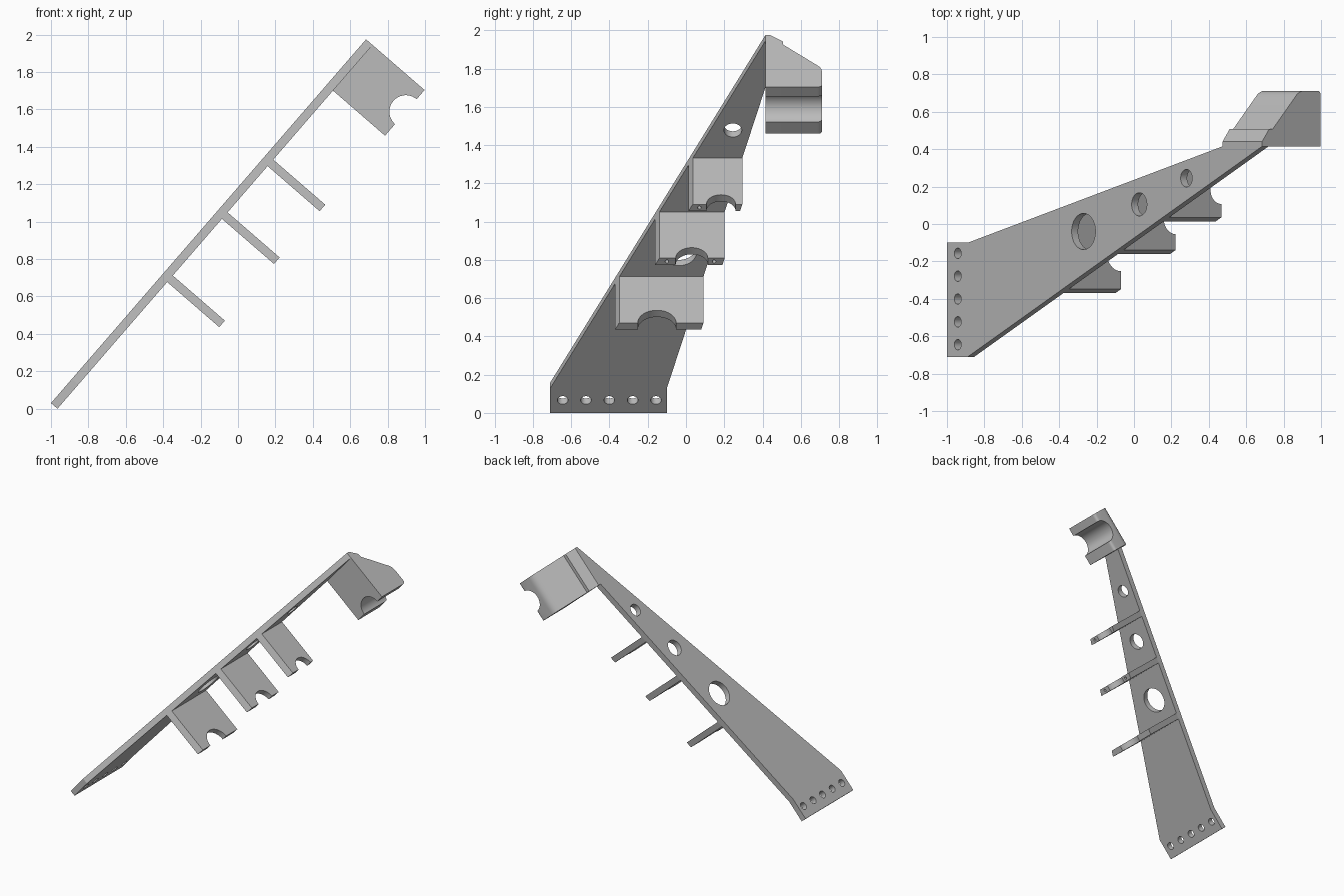
import bpy, bmesh
from math import sin, cos, pi, radians
from mathutils import Vector

cube = bpy.data.objects.get("Cube")
if cube:
    bpy.data.objects.remove(cube, do_unlink=True)

grey = bpy.data.materials.new("plain grey")
grey.use_nodes = True
colour = (0.5, 0.5, 0.5, 1)
grey.diffuse_color = colour
grey.node_tree.nodes["Principled BSDF"].inputs["Base Color"].default_value = colour

# Leaning frame: u runs up the plate, y across it, w out of its underside
TILT = radians(49.1)
U = Vector((cos(TILT), 0, sin(TILT)))
Y = Vector((0, 1, 0))
W = Vector((sin(TILT), 0, -cos(TILT)))
ORIGIN = Vector((-1, 0, 0.03))
THICK, DEPTH, TOP = 0.046, 0.414, 2.573


def prism(name, outline, sweep):
    """Solid swept from an outline of (u, y, w) points."""
    bm = bmesh.new()
    verts = [bm.verts.new(ORIGIN + U * u + Y * y + W * w) for u, y, w in outline]
    face = bm.faces.new(verts)
    moved = bmesh.ops.extrude_face_region(bm, geom=[face], use_keep_orig=True)["geom"]
    bmesh.ops.translate(bm, vec=sweep,
                        verts=[g for g in moved if isinstance(g, bmesh.types.BMVert)])
    bmesh.ops.recalc_face_normals(bm, faces=bm.faces)
    mesh = bpy.data.meshes.new(name)
    bm.to_mesh(mesh)
    bm.free()
    mesh.materials.append(grey)
    obj = bpy.data.objects.new(name, mesh)
    bpy.context.collection.objects.link(obj)
    return obj


def ring(r, n=48):
    return [(r * cos(2 * pi * i / n), r * sin(2 * pi * i / n)) for i in range(n)]


def finish(obj, cutters):
    """Cut the holes, then smooth the round walls."""
    bpy.ops.object.select_all(action="DESELECT")
    obj.select_set(True)
    bpy.context.view_layer.objects.active = obj
    for cutter in cutters:
        mod = obj.modifiers.new("cut", "BOOLEAN")
        mod.operation, mod.solver, mod.object = "DIFFERENCE", "EXACT", cutter
        bpy.ops.object.modifier_apply(modifier=mod.name)
        bpy.data.objects.remove(cutter, do_unlink=True)
    bpy.ops.object.shade_smooth_by_angle(angle=radians(25))


def low_edge(u):
    return -0.71 + 1.125 * (u - 0.17) / (TOP - 0.17)


def high_edge(u):
    return -0.10 + 0.515 * (u - 0.17) / (2.25 - 0.17)


# Tapered plate with a row of bolt holes and three lightening holes
plate = prism("plate", [(0, -0.71, 0), (0.17, -0.71, 0), (TOP, 0.415, 0),
                        (2.25, 0.415, 0), (0.17, -0.10, 0), (0, -0.10, 0)], W * THICK)
holes = [(0.088, -0.645 + 0.122 * i, 0.028) for i in range(5)]
holes += [(1.115, -0.04, 0.097), (1.57, 0.105, 0.062), (1.955, 0.245, 0.047)]
finish(plate, [prism("hole_cutter", [(u + a, y + b, -0.1) for a, b in ring(r)], W * 0.3)
               for u, y, r in holes])

# Shelves with a round cradle in the free end, some with screw holes
shelves = [("lower_shelf", 0.896, -0.152, 0.10, []),
           ("middle_shelf", 1.343, 0.03, 0.084, [-0.10, 0.147]),
           ("upper_shelf", 1.716, 0.183, 0.076, [0.07])]
for name, u, y, r, screws in shelves:
    v = u + THICK
    shelf = prism(name, [(u, low_edge(u), THICK), (v, low_edge(v), THICK),
                         (v, high_edge(v), THICK), (u, high_edge(u), THICK)],
                  W * (DEPTH - THICK))
    cutters = [prism("cradle_cutter", [(u - 0.1, y + a, DEPTH + b) for a, b in ring(r)], U * 0.3)]
    cutters += [prism("screw_cutter", [(u + THICK / 2 + a, s + b, DEPTH - 0.1)
                                       for a, b in ring(0.01, 16)], W * 0.2) for s in screws]
    finish(shelf, cutters)


def fillet(start, corner, end, n=6):
    """Rounded corner between two points of the head profile."""
    a, b, c = Vector(start), Vector(corner), Vector(end)
    return [tuple(a * (1 - t) ** 2 + b * 2 * t * (1 - t) + c * t * t)
            for t in (i / n for i in range(n + 1))]


# Head block with a sloped back and a cradle groove
profile = [(0, 0.415), (0, 0.44), (0.05, 0.507), (0.075, 0.507)]
profile += fillet((0.235, 0.68), (0.26, 0.712), (0.30, 0.712))
profile += fillet((DEPTH - 0.025, 0.712), (DEPTH, 0.712), (DEPTH, 0.687))
profile += [(DEPTH, 0.415)]
head = prism("head_block", [(2.25, y, w) for w, y in profile], U * (TOP - 2.25))
finish(head, [prism("groove_cutter", [(2.42 + a, 0.3, DEPTH + b) for a, b in ring(0.088)],
                    Y * 0.6)])
